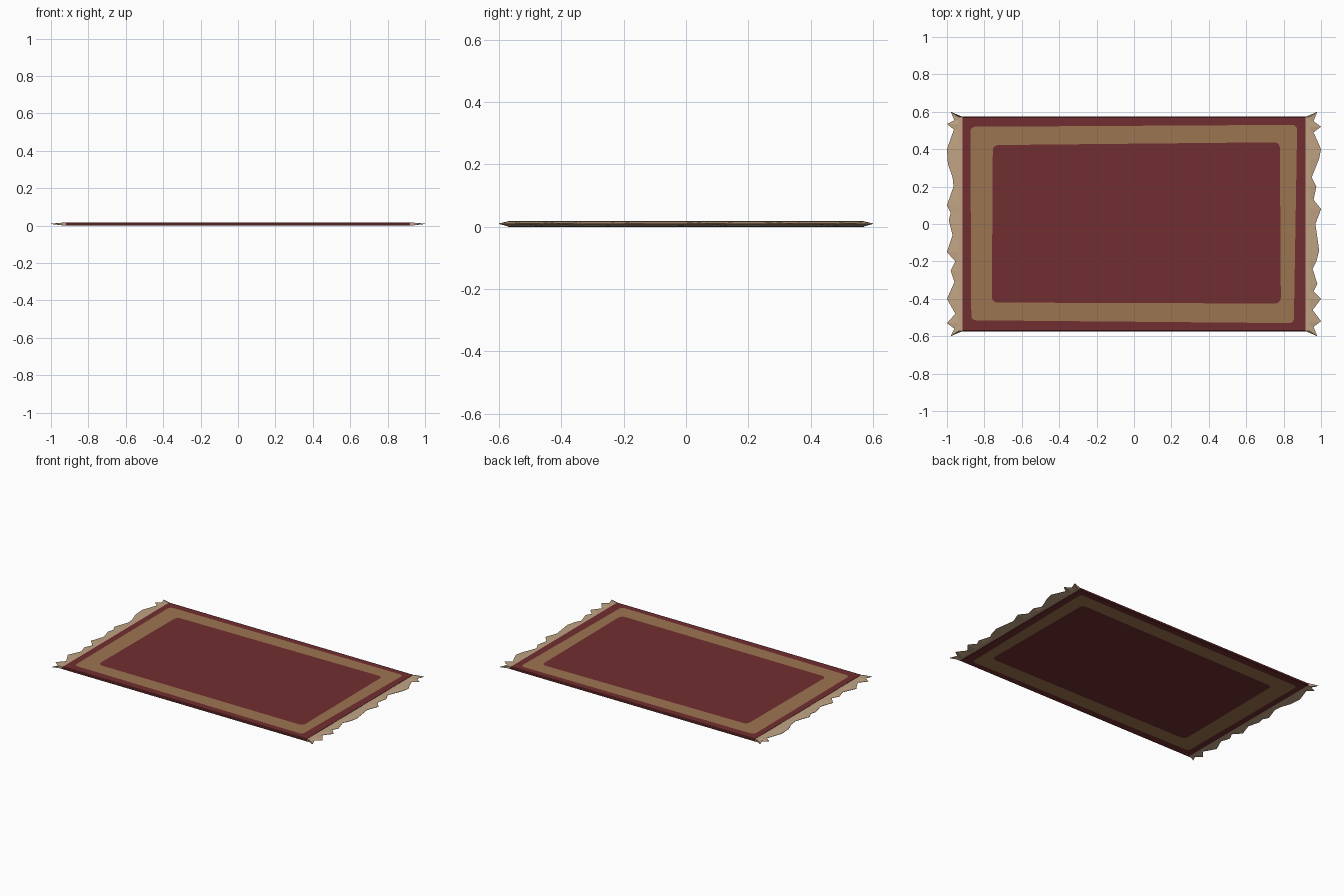
import bpy, bmesh, math

if "Cube" in bpy.data.objects:
    bpy.data.objects.remove(bpy.data.objects["Cube"])


def material(name, rgb):
    m = bpy.data.materials.new(name)
    m.diffuse_color = (*rgb, 1)
    m.use_nodes = True
    m.node_tree.nodes["Principled BSDF"].inputs["Base Color"].default_value = m.diffuse_color
    return m


RED = material("deep red", (0.165, 0.027, 0.029))
TAN = material("tan band", (0.335, 0.178, 0.082))
CREAM = material("cream fringe", (0.53, 0.37, 0.23))


def finish(bm, name, mats):
    bmesh.ops.recalc_face_normals(bm, faces=bm.faces)
    me = bpy.data.meshes.new(name)
    bm.to_mesh(me)
    bm.free()
    for m in mats:
        me.materials.append(m)
    ob = bpy.data.objects.new(name, me)
    bpy.context.collection.objects.link(ob)
    return ob


def ring(bm, corners, r, z, steps=4):
    """Rounded quad; corners run counter-clockwise from the lower left."""
    verts = []
    for i, (x, y) in enumerate(corners):
        sx = 1 if i in (0, 3) else -1
        sy = 1 if i < 2 else -1
        for k in range(steps + 1):
            a = math.pi + (i + k / steps) * math.pi / 2
            verts.append(bm.verts.new((x + sx * r + r * math.cos(a),
                                       y + sy * r + r * math.sin(a), z)))
    return verts


def box(x0, x1, y0, y1):
    return [(x0, y0), (x1, y0), (x1, y1), (x0, y1)]


# Woven rug: nested outlines on both sides, the tan band lying between two of them
OUTER = box(-0.92, 0.92, -0.575, 0.575)
EDGE = box(-0.917, 0.917, -0.57, 0.57)
BAND_OUT = [(-0.87, -0.515), (0.855, -0.53), (0.872, 0.53), (-0.875, 0.52)]
BAND_IN = [(-0.76, -0.42), (0.785, -0.425), (0.78, 0.437), (-0.755, 0.422)]

bm = bmesh.new()
loops = []
for corners, r, z in [(BAND_IN, 0.03, 0.0), (BAND_OUT, 0.025, 0.0), (EDGE, 0.002, 0.0),
                      (OUTER, 0.002, 0.004), (OUTER, 0.002, 0.014),
                      (EDGE, 0.002, 0.018), (BAND_OUT, 0.025, 0.018), (BAND_IN, 0.03, 0.018)]:
    loops.append(ring(bm, corners, r, z))
for j, (a, b) in enumerate(zip(loops, loops[1:])):
    for i in range(len(a)):
        k = (i + 1) % len(a)
        f = bm.faces.new((a[i], a[k], b[k], b[i]))
        f.material_index = 1 if j in (0, 6) else 0
bm.faces.new(loops[0])
bm.faces.new(loops[-1])
finish(bm, "rug", [RED, TAN])

# Ragged fringe: (reach, y) of the torn edge at each end
LEFT = [(.98, .6), (.96, .555), (1, .535), (.963, .505), (1, .4), (.995, .32), (.97, .25),
        (.965, .2), (1, .1), (.98, .06), (.99, .02), (.97, -.06), (1, -.15), (.955, -.2),
        (.98, -.25), (.96, -.31), (1, -.4), (.955, -.48), (1, -.53), (.96, -.56), (.98, -.6)]
RIGHT = [(.98, .6), (.96, .55), (1, .52), (.96, .49), (1, .4), (.99, .35), (.95, .25),
         (.975, .2), (.96, .13), (1, .08), (.97, 0), (.99, -.14), (.975, -.2), (.955, -.24),
         (.98, -.32), (.96, -.36), (1, -.4), (.955, -.46), (1, -.52), (.96, -.55), (.98, -.6)]


def fringe(name, edge, side):
    bm = bmesh.new()
    rows = []
    for reach, y in edge:
        yi = max(-0.573, min(0.573, y))
        section = [(0.918, yi, 0.001), (0.94, yi, 0.002), (reach, y, 0.009),
                   (reach, y, 0.011), (0.94, yi, 0.016), (0.918, yi, 0.017)]
        rows.append([bm.verts.new((side * x, v, z)) for x, v, z in section])
    for a, b in zip(rows, rows[1:]):
        for i in range(6):
            k = (i + 1) % 6
            if (a[i].co - b[i].co).length > 1e-6:
                bm.faces.new((a[i], a[k], b[k], b[i]))
    bm.faces.new(rows[0])
    bm.faces.new(rows[-1])
    finish(bm, name, [CREAM])


fringe("left_fringe", LEFT, -1)
fringe("right_fringe", RIGHT, 1)
